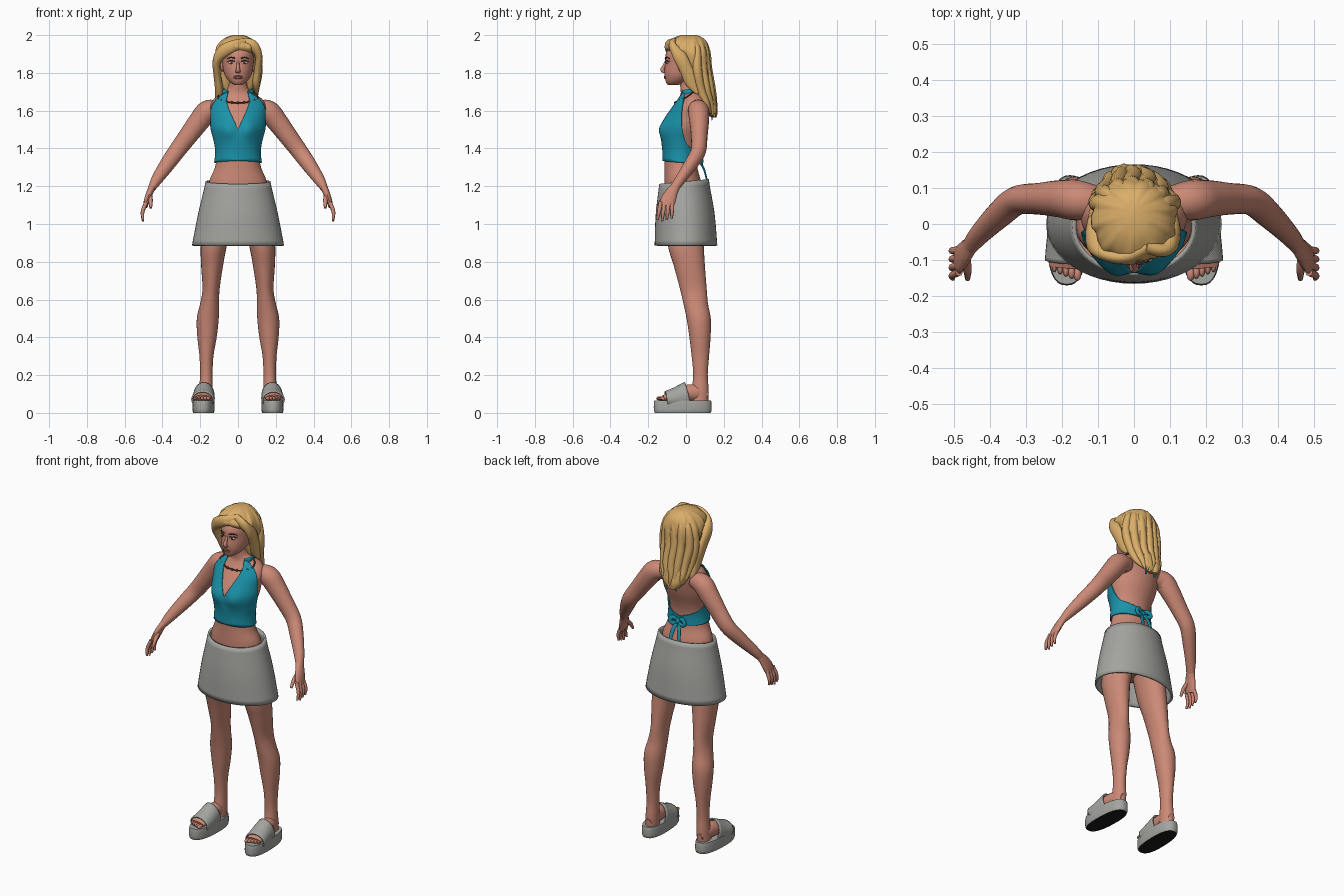
import bpy, bmesh, math, random
from mathutils import Vector

cube = bpy.data.objects.get("Cube")
if cube:
    bpy.data.objects.remove(cube, do_unlink=True)
random.seed(4)


def material(name, r, g, b):
    m = bpy.data.materials.new(name)
    m.use_nodes = True
    m.diffuse_color = (r, g, b, 1)
    m.node_tree.nodes["Principled BSDF"].inputs["Base Color"].default_value = (r, g, b, 1)
    return m


SKIN = material("skin", .60, .25, .18)
BLONDE = material("blonde", .70, .42, .14)
TEAL = material("teal", .01, .29, .40)
GREY = material("grey", .37, .37, .35)
BLACK = material("black", .01, .01, .01)
BROWN = material("dark_brown", .07, .035, .025)
LIP = material("lip_pink", .42, .13, .11)
WHITE = material("eye_white", .7, .68, .66)


def sample(table, t):
    """Smooth interpolation of table rows keyed by their first column."""
    last = len(table) - 1
    i = max(0, min(last - 1, sum(r[0] <= t for r in table) - 1))
    a, b = table[i], table[i + 1]
    h = b[0] - a[0]
    u = (t - a[0]) / h

    def slope(k, c):
        lo, hi = table[max(k - 1, 0)], table[min(k + 1, last)]
        return (hi[c] - lo[c]) / (hi[0] - lo[0]) * h

    w = u * u * (3 - 2 * u)
    return [a[c] + (b[c] - a[c]) * w + slope(i, c) * u * (1 - u) ** 2
            - slope(i + 1, c) * u * u * (1 - u) for c in range(len(a))]


def finish(name, bm, mat, thick=0, angle=50):
    bmesh.ops.recalc_face_normals(bm, faces=bm.faces)
    mesh = bpy.data.meshes.new(name)
    bm.to_mesh(mesh)
    bm.free()
    mesh.materials.append(mat)
    ob = bpy.data.objects.new(name, mesh)
    bpy.context.collection.objects.link(ob)
    bpy.ops.object.select_all(action='DESELECT')
    ob.select_set(True)
    bpy.context.view_layer.objects.active = ob
    bpy.ops.object.shade_smooth_by_angle(angle=math.radians(angle))
    if thick:
        mod = ob.modifiers.new("thickness", 'SOLIDIFY')
        mod.thickness, mod.offset = thick, 0
    return ob


def skin_rings(name, rings, mat, caps=True, thick=0):
    """Bridge a list of closed point rings."""
    bm = bmesh.new()
    rows = [[bm.verts.new(p) for p in ring] for ring in rings]
    n = len(rows[0])
    for lo, hi in zip(rows, rows[1:]):
        for j in range(n):
            bm.faces.new((lo[j], lo[(j + 1) % n], hi[(j + 1) % n], hi[j]))
    if caps:
        bm.faces.new(rows[0])
        bm.faces.new(rows[-1])
    return finish(name, bm, mat, thick)


def ring_point(table, a, z, push=0, power=1):
    """Point on an upright form; angle 0 faces the front. Rows: z, x, front, back, half width."""
    _, x, front, back, rx = sample(table, z)
    s, c = [math.copysign(abs(v) ** power, v) for v in (math.sin(a), math.cos(a))]
    return Vector((x + (max(rx, .002) + push) * s,
                   (front + back) / 2 - ((back - front) / 2 + push) * c, z))


def upright(name, table, mat, n=32, steps=40, caps=True, thick=0, power=1, change=None):
    rings = []
    for i in range(steps + 1):
        z = table[0][0] + (table[-1][0] - table[0][0]) * i / steps
        ring = [ring_point(table, math.tau * j / n, z, 0, power) for j in range(n)]
        rings.append([change(p) for p in ring] if change else ring)
    return skin_rings(name, rings, mat, caps, thick)


def sweep(name, path, mat, side=1, ref=(0, 1, 0), n=14, per=5, caps=True, thick=0):
    """Tube along a path. Rows: x, y, z, radius along ref, other radius."""
    table = [(i, r[0] * side) + tuple(r[1:]) for i, r in enumerate(path)]
    end, rings = len(path) - 1, []
    for i in range(end * per + 1):
        t = i / per
        row = sample(table, t)
        d = Vector(sample(table, min(t + .05, end))[1:4]) - Vector(sample(table, max(t - .05, 0))[1:4])
        d.normalize()
        a = Vector(ref)
        a = (a - d * a.dot(d)).normalized()
        b = d.cross(a)
        rings.append([Vector(row[1:4]) + a * max(row[4], .001) * math.cos(math.tau * j / n)
                      + b * max(row[5], .001) * math.sin(math.tau * j / n) for j in range(n)])
    return skin_rings(name, rings, mat, caps, thick)


def blob(name, loc, size, mat):
    bm = bmesh.new()
    bmesh.ops.create_uvsphere(bm, u_segments=16, v_segments=10, radius=1)
    for v in bm.verts:
        v.co = Vector(loc) + Vector(c * s for c, s in zip(v.co, size))
    return finish(name, bm, mat)


# Torso and neck
TORSO = [(1.0, 0, -.11, .11, .165), (1.22, 0, -.115, .08, .153), (1.30, 0, -.114, .06, .122),
         (1.38, 0, -.115, .058, .111), (1.44, 0, -.12, .07, .119), (1.51, 0, -.12, .095, .137),
         (1.57, 0, -.098, .11, .141), (1.62, 0, -.068, .116, .148), (1.66, 0, -.042, .112, .13),
         (1.69, 0, -.028, .10, .088), (1.72, 0, -.03, .08, .053), (1.80, 0, -.035, .06, .046)]


def bust(p):
    if p.y < 0:
        p.y -= .02 * math.exp(-((abs(p.x) - .06) / .045) ** 2 - ((p.z - 1.5) / .05) ** 2)
    return p


upright("torso", TORSO, SKIN, 48, 60, change=bust)

# Halter top whose upper edge follows the neckline around the body
EDGE = [(0, 1.50), (14, 1.58), (28, 1.67), (40, 1.695), (52, 1.685), (62, 1.63), (75, 1.57),
        (90, 1.49), (110, 1.42), (140, 1.39), (180, 1.365)]
N, ROWS = 96, 20
rings = []
for i in range(ROWS + 1):
    ring = []
    for j in range(N):
        a = math.tau * j / N
        deg = min(j, N - j) * 360 / N
        low = 1.335 - .02 * deg / 180
        z = low + (sample(EDGE, deg)[1] - low) * i / ROWS
        ring.append(bust(ring_point(TORSO, a, z, .007)))
    rings.append(ring)
skin_rings("halter_top", rings, TEAL, False, .006)


def around(first, last, height, push, r1, r2, count=12):
    angles = [math.radians(first + (last - first) * k / count) for k in range(count + 1)]
    return [tuple(ring_point(TORSO, a, height(a), push)) + (r1, r2) for a in angles]


sweep("neck_strap", around(38, 322, lambda a: 1.69 + .012 * (1 - math.cos(a)), .005, .016, .005),
      TEAL, ref=(0, 0, 1))
necklace = around(0, 360, lambda a: 1.642 + .055 * min(1, 1 - math.cos(a)), .004, .004, .004, 28)
sweep("necklace", necklace, BROWN, ref=(0, 0, 1), n=8, per=2)
for k in range(-4, 5):
    blob("necklace_bead", necklace[k % 28][:3], (.007,) * 3, BROWN)

# Tied bow at the back
blob("bow_knot", (0, .072, 1.335), (.016, .014, .017), TEAL)
for s in (1, -1):
    sweep("bow_loop", [(0, .07, 1.335, .006, .006), (.03, .08, 1.355, .007, .014),
                       (.05, .085, 1.335, .007, .012), (.03, .082, 1.32, .007, .012),
                       (0, .075, 1.335, .006, .006)], TEAL, s)
    sweep("bow_tail", [(0, .07, 1.335, .006, .006), (.02, .095, 1.29, .005, .012),
                       (.03, .115, 1.215, .004, .01)], TEAL, s)
    sweep("neck_tie_end", [(0, .105, 1.70, .004, .006), (.02, .13, 1.64, .004, .009),
                           (.03, .138, 1.55, .003, .007)], TEAL, s)

# Skirt
SKIRT = [(.885, 0, -.16, .16, .238), (1.05, 0, -.155, .145, .206), (1.19, 0, -.14, .12, .173),
         (1.225, 0, -.135, .115, .166)]


def tilt(p):
    p.z += .1 * p.y * (p.z - .885) / .34
    return p


upright("skirt", SKIRT, GREY, 48, 12, False, .012, change=tilt)

# Limbs, hands, feet and sandals, once per side
for s in (1, -1):
    sweep("arm", [(.10, .06, 1.61, .045, .045), (.16, .066, 1.597, .056, .058), (.205, .07, 1.545, .052, .056),
                  (.265, .07, 1.465, .044, .05), (.325, .065, 1.385, .04, .045), (.375, .025, 1.315, .036, .04),
                  (.43, -.03, 1.235, .028, .03), (.456, -.062, 1.19, .025, .02)], SKIN, s, n=20)
    sweep("palm", [(.452, -.055, 1.2, .024, .02), (.468, -.077, 1.165, .033, .018),
                   (.482, -.095, 1.125, .04, .016), (.49, -.105, 1.095, .036, .012)], SKIN, s)
    for k in range(4):
        tip = 1.014 + .007 * abs(k - 1)
        sweep("finger", [(.486, -.134 + .02 * k, 1.115, .011, .011), (.505, -.143 + .023 * k, 1.065, .01, .01),
                         (.503, -.152 + .025 * k, tip, .006, .006)], SKIN, s, n=8)
    sweep("thumb", [(.468, -.085, 1.16, .013, .013), (.463, -.125, 1.125, .012, .012),
                    (.462, -.153, 1.085, .007, .007)], SKIN, s, ref=(1, 0, 0), n=8)

    leg = [(.06, .172, .025, .118, .036), (.12, .17, .03, .12, .036), (.2, .168, .038, .115, .033),
           (.3, .167, .03, .122, .037), (.4, .164, .018, .13, .051), (.5, .16, .003, .131, .058),
           (.58, .15, -.014, .116, .05), (.65, .143, -.03, .11, .045), (.78, .137, -.065, .1, .058),
           (.885, .128, -.095, .095, .069), (1.06, .095, -.1, .1, .08)]
    upright("leg", [(r[0], r[1] * s) + r[2:] for r in leg], SKIN, 28, 48)
    sweep("foot", [(.172, .115, .09, .02, .022), (.175, .06, .105, .036, .042), (.18, 0, .105, .041, .043),
                   (.185, -.07, .088, .048, .028), (.189, -.12, .078, .047, .016)], SKIN, s, ref=(1, 0, 0), n=18)
    for k in range(5):
        blob("toe", ((.157 + .016 * k) * s, -.138 + .006 * k, .077), (.011 - .001 * k, .02, .011), SKIN)
    sweep("sandal_strap", [(.18, .012, .092, .052, .07), (.183, -.05, .077, .056, .056),
                           (.187, -.105, .07, .057, .042)], GREY, s, ref=(1, 0, 0), n=28, caps=False, thick=.008)
    sole = upright("sandal_sole", [(0, .182 * s, -.165, .13, .054), (.012, .182 * s, -.17, .135, .058),
                                   (.052, .182 * s, -.17, .135, .058), (.066, .182 * s, -.167, .132, .056)],
                   GREY, 36, 8, power=.8, change=lambda p: p + Vector((-.03 * s * p.y, 0, 0)))
    sole.data.materials.append(BLACK)
    for f in sole.data.polygons:
        f.material_index = int(f.normal.z < -.9)

# Head and face
HEAD = [(1.735, 0, -.095, -.045, .018), (1.75, 0, -.106, 0, .042), (1.78, 0, -.112, .05, .066),
        (1.81, 0, -.114, .085, .077), (1.85, 0, -.11, .1, .083), (1.90, 0, -.107, .105, .084),
        (1.94, 0, -.08, .09, .076), (1.975, 0, -.035, .06, .045)]
upright("head", HEAD, SKIN, 36, 36)


def face(x, z, out=0):
    _, _, front, back, rx = sample(HEAD, z)
    return (x, (front + back) / 2 - (back - front) / 2 * math.sqrt(1 - (x / rx) ** 2) - out, z)


sweep("nose", [(0, -.106, 1.862, .006, .006), (0, -.117, 1.835, .008, .009), (0, -.125, 1.815, .012, .011),
               (0, -.112, 1.803, .012, .006)], SKIN, ref=(1, 0, 0))
for name, z, r in (("upper_lip", 1.781, .004), ("lower_lip", 1.773, .005)):
    sweep(name, [face(x, z, .001) + (r * w, r * w) for x, w in ((-.024, .2), (-.011, 1), (.011, 1), (.024, .2))],
          LIP, ref=(0, 0, 1), n=8)
for s in (1, -1):
    blob("eye", face(.035 * s, 1.855), (.016, .005, .007), WHITE)
    blob("iris", face(.034 * s, 1.855, .003), (.0065, .004, .0065), BROWN)
    for name, z, r in (("eyelash", 1.863, .0025), ("eyebrow", 1.879, .0035)):
        sweep(name, [face(x * s, z + dz, .002) + (r * w, r) for x, dz, w in
                     ((.016, -.002, 1), (.036, .003, 1), (.056, -.004, .3))], BROWN, ref=(0, 0, 1), n=8)
    blob("ear", (.083 * s, .005, 1.835), (.01, .018, .028), SKIN)

# Hair: rippled main mass, swept fringe and loose locks
HAIR = [(1.565, -.01, .135, .16, .025), (1.60, -.01, .10, .166, .06), (1.65, -.005, .06, .158, .085),
        (1.70, 0, .025, .145, .097), (1.75, 0, .002, .132, .104), (1.80, 0, -.012, .126, .108),
        (1.86, 0, -.035, .126, .114), (1.90, 0, -.07, .126, .118), (1.93, 0, -.107, .122, .114),
        (1.96, 0, -.098, .112, .096), (1.985, 0, -.065, .09, .066), (2.0, 0, -.025, .06, .03)]


def ripple(p):
    a = math.atan2(p.x, p.y - .04)
    k = 1 + .03 * math.cos(11 * a + 14 * p.z) + .015 * math.cos(23 * a - 9 * p.z)
    return Vector((p.x * k, .04 + (p.y - .04) * k, p.z))


upright("hair_mass", HAIR, BLONDE, 88, 48, change=ripple)
sweep("fringe_right", [(.04, -.06, 1.965, .02, .02), (-.02, -.092, 1.945, .02, .03), (-.08, -.08, 1.912, .022, .034),
                       (-.113, -.04, 1.86, .036, .022), (-.11, .0, 1.79, .038, .02), (-.1, .04, 1.71, .04, .022),
                       (-.1, .075, 1.65, .028, .02), (-.1, .09, 1.61, .006, .005)], BLONDE)
sweep("fringe_left", [(.03, -.06, 1.968, .02, .02), (.08, -.072, 1.945, .02, .028), (.109, -.035, 1.89, .035, .02),
                      (.106, 0, 1.82, .035, .02), (.097, .03, 1.75, .035, .02), (.1, .06, 1.69, .008, .007)], BLONDE)
for k in range(7):
    a = math.radians(-75 + 25 * k)
    x, y, j = math.sin(a), math.cos(a), random.uniform(-.012, .012)
    sweep("back_lock", [(.01, .03, 1.975, .015, .015), (.085 * x, .04 + .06 * y, 1.93, .022, .022),
                        (.1 * x + j, .04 + .075 * y, 1.82, .024, .024), (.092 * x, .06 + .075 * y, 1.71, .023, .023),
                        (.07 * x + j, .1 + .05 * y, 1.63, .016, .016),
                        (.05 * x - j, .125 + .03 * y, 1.575 + j, .004, .004)], BLONDE)
